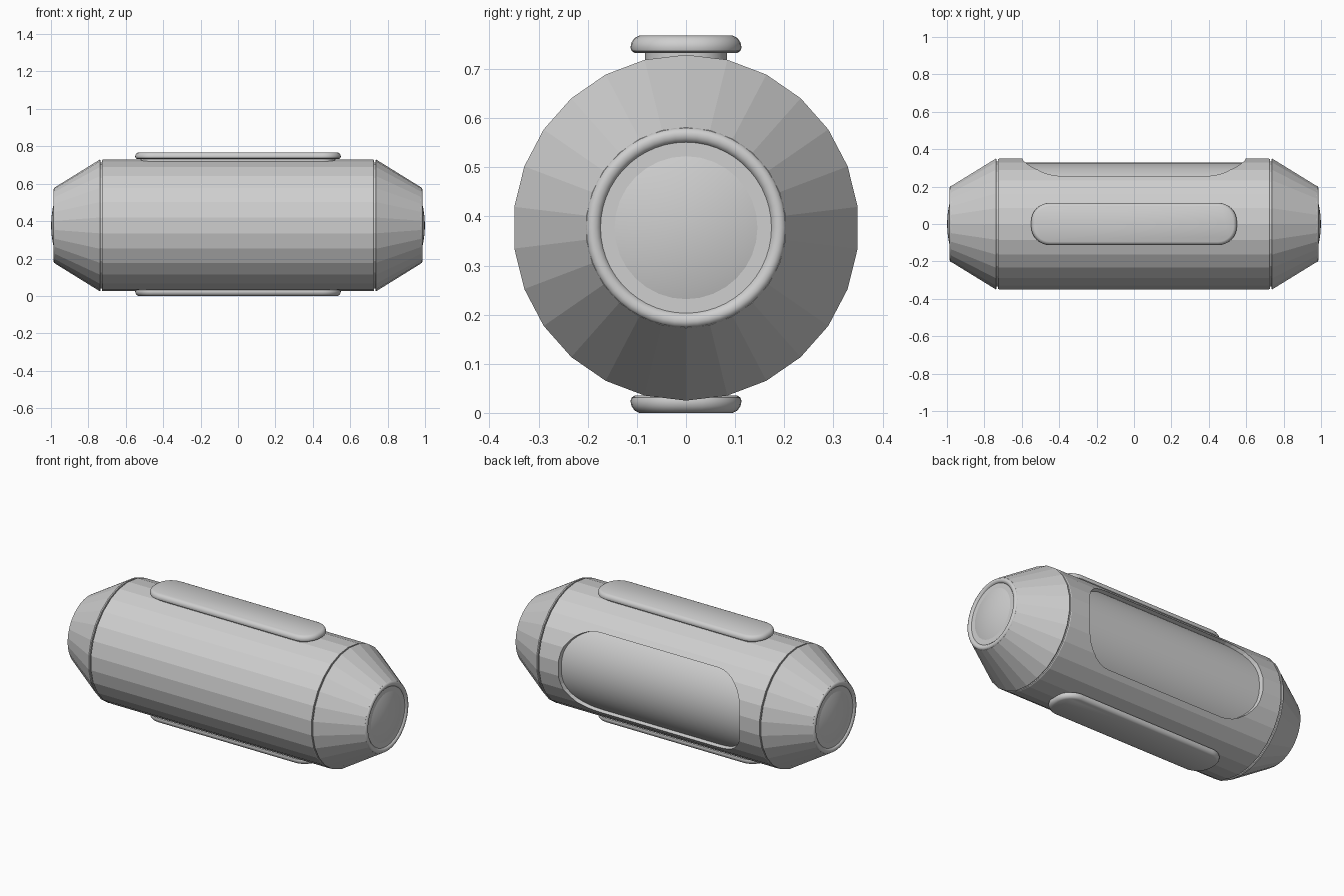
import bpy, bmesh, math
from mathutils import Matrix, Vector

cube = bpy.data.objects.get("Cube")
if cube:
    bpy.data.objects.remove(cube, do_unlink=True)

CENTRE = Vector((0, 0, 0.377))
RADIUS = 0.352
SIDES = 26

grey = bpy.data.materials.new("light_grey")
grey.use_nodes = True
grey.diffuse_color = (0.62, 0.62, 0.62, 1)
grey.node_tree.nodes["Principled BSDF"].inputs["Base Color"].default_value = grey.diffuse_color


def finish(name, bm, smooth):
    """Turn a bmesh into a shaded, coloured object."""
    bmesh.ops.recalc_face_normals(bm, faces=bm.faces[:])
    mesh = bpy.data.meshes.new(name)
    bm.to_mesh(mesh)
    bm.free()
    mesh.materials.append(grey)
    obj = bpy.data.objects.new(name, mesh)
    bpy.context.collection.objects.link(obj)
    bpy.ops.object.select_all(action="DESELECT")
    obj.select_set(True)
    bpy.context.view_layer.objects.active = obj
    if smooth:
        bpy.ops.object.shade_smooth_by_angle(angle=math.radians(40))
    return obj


def skin(bm, rings):
    """Join a row of equal vertex rings and cap both ends."""
    count = len(rings[0])
    for a, b in zip(rings, rings[1:]):
        for i in range(count):
            j = (i + 1) % count
            bm.faces.new((a[i], a[j], b[j], b[i]))
    bm.faces.new(rings[0])
    bm.faces.new(rings[-1])


def lathe(name, profile, sides=SIDES, side=1, smooth=False):
    """Revolve (x, radius) points around the long axis."""
    bm = bmesh.new()
    rings = []
    for x, r in profile:
        angles = [math.tau * i / sides for i in range(sides)]
        rings.append([bm.verts.new(CENTRE + Vector((side * x, r * math.sin(a), r * math.cos(a))))
                      for a in angles])
    skin(bm, rings)
    return finish(name, bm, smooth)


def rounded_plate(name, half_x, half_y, corner, layers, matrix, smooth=True):
    """Stack rounded rectangles given as (inset, height)."""
    bm = bmesh.new()
    rings = []
    steps = 8
    for inset, height in layers:
        ring = []
        for quarter, (sx, sy) in enumerate(((1, 1), (-1, 1), (-1, -1), (1, -1))):
            for k in range(steps + 1):
                a = (quarter + k / steps) * math.pi / 2
                r = corner - inset
                ring.append(bm.verts.new((sx * (half_x - corner) + r * math.cos(a),
                                          sy * (half_y - corner) + r * math.sin(a), height)))
        rings.append(ring)
    skin(bm, rings)
    bm.transform(Matrix.Translation(CENTRE) @ matrix)
    return finish(name, bm, smooth)


# Main shell with an opening in the back
body = lathe("body_shell", [(-0.727, RADIUS - 0.003), (-0.722, RADIUS),
                            (0.722, RADIUS), (0.727, RADIUS - 0.003)])
cutter = rounded_plate("window_cutter", 0.6, 0.265, 0.21,
                       [(0.07, 0.1), (0.0, 0.36), (0.0, 0.45)],
                       Matrix.Rotation(-math.pi / 2, 4, "X"), smooth=False)
cutter.hide_render = True
cut = body.modifiers.new("window_opening", "BOOLEAN")
cut.operation = "DIFFERENCE"
cut.solver = "EXACT"
cut.object = cutter
bpy.context.view_layer.objects.active = body
bpy.ops.object.modifier_apply(modifier=cut.name)
bpy.data.objects.remove(cutter, do_unlink=True)

# Curved panel seen through the opening
lathe("inner_panel", [(-0.64, 0.329), (0.64, 0.329)], sides=52, smooth=True)

# Tapered ends with seam, rounded rim and domed cap
dome = [(0.999 - 0.029 * t * t, 0.171 * t) for t in (1, 0.85, 0.7, 0.5, 0.3, 0.1)]
for label, side in (("right", -1), ("left", 1)):
    lathe(label + "_seam", [(0.70, 0.337), (0.75, 0.337)], side=side)
    lathe(label + "_cone", [(0.734, RADIUS - 0.003), (0.739, RADIUS), (0.978, 0.204), (0.978, 0.19)],
          side=side)
    lathe(label + "_rim", [(0.95, 0.2), (0.976, 0.204), (0.983, 0.2), (0.987, 0.192),
                           (0.985, 0.182), (0.978, 0.174), (0.966, 0.172)],
          sides=SIDES * 2, side=side, smooth=True)
    lathe(label + "_end_cap", [(0.94, 0.171)] + dome, sides=32, side=side, smooth=True)

# Raised pads on stems, above and below
pad = [(0.03, 0.3), (0.03, 0.356), (0.008, 0.356), (0.002, 0.36), (0, 0.367),
       (0.002, 0.377), (0.008, 0.386), (0.018, 0.391)]
rounded_plate("top_pad", 0.55, 0.113, 0.1, pad, Matrix.Identity(4))
rounded_plate("bottom_pad", 0.55, 0.113, 0.1, pad,
              Matrix.Translation((0, 0, 0.014)) @ Matrix.Rotation(math.pi, 4, "X"))
